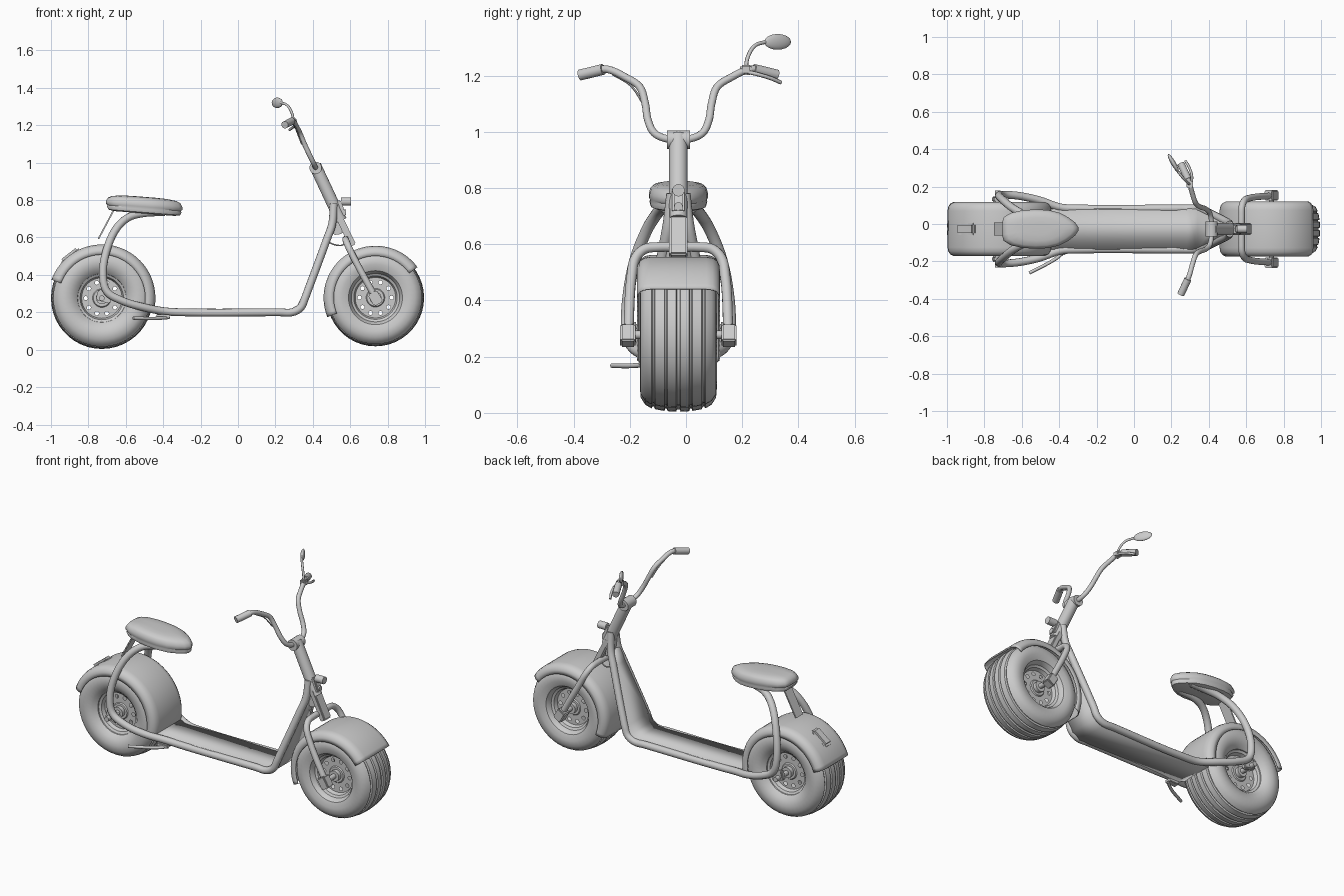
import bpy, bmesh, math
from mathutils import Vector, Matrix
from mathutils.geometry import interpolate_bezier

if "Cube" in bpy.data.objects:
    bpy.data.objects.remove(bpy.data.objects["Cube"])

CY = -0.027                      # y of the scooter's middle plane
FRONT, REAR = (0.735, 0.278), (-0.728, 0.276)


def finish(name, bm, loc=(0, 0, 0), angle=35):
    bmesh.ops.recalc_face_normals(bm, faces=bm.faces)
    me = bpy.data.meshes.new(name)
    bm.to_mesh(me)
    bm.free()
    me.shade_smooth()
    me.set_sharp_from_angle(angle=math.radians(angle))
    ob = bpy.data.objects.new(name, me)
    ob.location = (loc[0], loc[1] + CY, loc[2])
    bpy.context.collection.objects.link(ob)
    return ob


def tube(name, pts, r, sides=12, steps=6):
    """Round tube along a smooth path."""
    p = [Vector(q) for q in pts]
    n = len(p)
    seg = [(p[i + 1] - p[i]).normalized() for i in range(n - 1)]
    tan = [seg[0]] + [(seg[i - 1] + seg[i]).normalized() for i in range(1, n - 1)] + [seg[-1]]
    path = [p[0]]
    for i in range(n - 1):
        h = (p[i + 1] - p[i]).length / 3
        k = steps if n > 2 else 2
        path += interpolate_bezier(p[i], p[i] + tan[i] * h, p[i + 1] - tan[i + 1] * h, p[i + 1], k)[1:]
    bm = bmesh.new()
    rings, d0 = [], None
    for i, q in enumerate(path):
        d = (path[min(i + 1, len(path) - 1)] - path[max(i - 1, 0)]).normalized()
        if d0 is None:
            u = d.orthogonal().normalized()
        else:
            u = d0.rotation_difference(d) @ u
        d0, v = d, d.cross(u)
        rings.append([bm.verts.new(q + r * (math.cos(a) * u + math.sin(a) * v))
                      for a in (2 * math.pi * j / sides for j in range(sides))])
    for a, b in zip(rings, rings[1:]):
        for j in range(sides):
            bm.faces.new((a[j], a[j - 1], b[j - 1], b[j]))
    bm.faces.new(rings[0])
    bm.faces.new(rings[-1])
    return finish(name, bm, angle=50)


def sweep(name, prof, c, a0=0, a1=360, n=44, angle=35):
    """Turn a (radius, y) profile about a wheel axle."""
    bm = bmesh.new()
    full = a1 - a0 == 360
    rows = []
    for i in range(n if full else n + 1):
        a = math.radians(a0 + (a1 - a0) * i / n)
        rows.append([bm.verts.new((r * math.cos(a), y, r * math.sin(a))) for r, y in prof])
    for i in range(n):
        a, b = rows[i], rows[(i + 1) % len(rows)]
        for j in range(len(prof) - 1):
            bm.faces.new((a[j], a[j + 1], b[j + 1], b[j]))
    bmesh.ops.remove_doubles(bm, verts=bm.verts, dist=1e-5)
    return finish(name, bm, (c[0], 0, c[1]), angle)


def box(name, loc, size, tilt=0, bevel=0.006):
    bm = bmesh.new()
    bmesh.ops.create_cube(bm, size=1, matrix=Matrix.Diagonal((*size, 1)))
    bmesh.ops.bevel(bm, geom=bm.edges[:], offset=bevel, segments=2, affect='EDGES')
    ob = finish(name, bm, loc)
    ob.rotation_euler.y = math.radians(tilt)
    return ob


def mirrored(half):
    return half + [(r, -y) for r, y in reversed(half)]


def wheel(name, c, R):
    # Tyre with circumferential grooves
    k = R / 0.27
    half = [(.128, .085), (.130, .102), (.150, .124), (.185, .137), (.220, .134), (.245, .118),
            (.258, .096), (.252, .092), (.252, .087), (.261, .083), (.267, .050),
            (.259, .047), (.259, .042), (.268, .038), (.270, .008), (.262, .005)]
    sweep(name + "_tyre", [(r * k if r > .14 else r, y) for r, y in mirrored(half)], c)
    # Dished rim with a ring of holes
    rim = [(0, .072), (.045, .072), (.05, .066), (.108, .066), (.116, .088), (.134, .098)]
    ob = sweep(name + "_rim", mirrored(rim[::-1]), c)
    bm = bmesh.new()
    for i in range(10):
        a = math.tau * i / 10
        for s in (-1, 1):
            m = Matrix.Translation((.086 * math.cos(a), s * .066, .086 * math.sin(a))) @ Matrix.Rotation(math.pi / 2, 4, 'X')
            bmesh.ops.create_cone(bm, cap_ends=True, segments=12, radius1=.011, radius2=.011, depth=.03, matrix=m)
    cutter = finish(name + "_hole_cutter", bm, (c[0], 0, c[1]))
    cutter.hide_render = True
    cutter.hide_set(True)
    mod = ob.modifiers.new("holes", 'BOOLEAN')
    mod.operation, mod.object, mod.solver = 'DIFFERENCE', cutter, 'EXACT'
    # Hub and axle
    tube(name + "_hub", [(c[0], -.095, c[1]), (c[0], .095, c[1])], .032, 20)
    tube(name + "_axle", [(c[0], -.205, c[1]), (c[0], .205, c[1])], .015)


def fender(name, c, R, w, a0, a1):
    half = [(R - .052, w), (R - .03, w - .001), (R - .014, w - .009), (R - .004, w - .024), (R, w - .045)]
    ob = sweep(name, mirrored(half), c, a0, a1, 36)
    mod = ob.modifiers.new("thickness", 'SOLIDIFY')
    mod.thickness, mod.offset = .005, 0


wheel("front_wheel", FRONT, .26)
wheel("rear_wheel", REAR, .272)
fender("front_fender", FRONT, .275, .145, 36, 202)
fender("rear_fender", REAR, .284, .142, -14, 160)
box("tail_light", (-.893, 0, .496), (.12, .065, .045), -38, .012)

# Main frame tubes, fork legs and handlebar halves on both sides
frame = [(-.39, .05, .735), (-.50, .055, .73), (-.58, .075, .71), (-.645, .11, .655), (-.70, .155, .54),
         (-.722, .18, .40), (-.70, .184, .31), (-.62, .178, .262), (-.51, .155, .228), (-.39, .115, .205),
         (-.30, .11, .2), (.22, .11, .2), (.29, .11, .2), (.335, .11, .225), (.358, .107, .275),
         (.375, .10, .32), (.475, .05, .59), (.503, .035, .67), (.512, .022, .78)]
fork = [(.575, 0, .59), (.575, .07, .59), (.577, .12, .583), (.59, .152, .552), (.62, .166, .49), (.735, .178, .278)]
bar = [(.415, 0, .975), (.414, .04, .975), (.405, .085, .995), (.383, .108, 1.04), (.355, .118, 1.10),
       (.33, .138, 1.16), (.312, .19, 1.195), (.295, .25, 1.222), (.285, .275, 1.222), (.25, .345, 1.203)]
for s, side in ((-1, "near"), (1, "far")):
    flip = lambda pts: [(x, s * y, z) for x, y, z in pts]
    tube("frame_tube_" + side, flip(frame), .021)
    tube("fork_leg_" + side, flip(fork), .018)
    tube("handlebar_" + side, flip(bar), .0135)
    tube("grip_" + side, flip([(.288, .268, 1.222), (.25, .35, 1.202)]), .02)
    box("fork_end_" + side, (.735, s * .180, .275), (.055, .055, .07), -30)
    box("rear_dropout_" + side, (-.715, s * .160, .285), (.08, .03, .06), 15)

# Steering column, clamp and lower plate
tube("steering_column", [(.412, 0, .985), (.55, 0, .69)], .033, 20)
tube("handlebar_clamp", [(.415, -.041, .972), (.415, .041, .972)], .033, 20)
box("column_lower_plate", (.573, 0, .642), (.036, .066, .19), -26)
box("column_gusset", (.522, 0, .70), (.05, .035, .17), -8)

# Headlight and its bracket
tube("headlight", [(.55, 0, .792), (.605, 0, .792)], .022, 16)
box("headlight_bracket", (.552, 0, .755), (.025, .045, .09), -20)
tube("horn", [(.55, 0, .735), (.578, 0, .735)], .015)
tube("cable", [(.485, .02, .575), (.515, .02, .562), (.56, .02, .56), (.58, .02, .59)], .004, 6)
tube("brake_cable", [(.30, -.235, 1.205), (.315, -.17, 1.165), (.34, -.125, 1.10)], .004, 6)

# Deck board bending up into the leg shield
bm = bmesh.new()
rows = [[bm.verts.new((x, s * w, z)) for s in (-1, 1)] for x, z, w in
        ((-.47, .222, .105), (-.42, .202, .11), (.285, .2, .11), (.33, .225, .108),
         (.357, .275, .105), (.475, .59, .05), (.503, .67, .033))]
for a, b in zip(rows, rows[1:]):
    bm.faces.new((a[0], a[1], b[1], b[0]))
deck = finish("deck", bm)
mod = deck.modifiers.new("thickness", 'SOLIDIFY')
mod.thickness, mod.offset = .036, 0

# Seat: stacked rounded outlines, tilted slightly forward
half = [(-.705, .03), (-.698, .062), (-.66, .086), (-.60, .1), (-.53, .105), (-.46, .102),
        (-.40, .088), (-.35, .062), (-.315, .035), (-.298, .01)]
outline = half + [(x, -y) for x, y in reversed(half)]
bm = bmesh.new()
loops = []
for k, z in ((.80, .728), (.94, .734), (.98, .75), (.965, .757), (1, .764), (1, .78),
             (.95, .798), (.85, .808), (.6, .815), (.3, .817)):
    loops.append([bm.verts.new((-.5 + (x + .5) * k, y * k, z - (x + .5) * .08 * k)) for x, y in outline])
for a, b in zip(loops, loops[1:]):
    for j in range(len(outline)):
        bm.faces.new((a[j - 1], a[j], b[j], b[j - 1]))
bm.faces.new(loops[0])
bm.faces.new(loops[-1])
finish("seat", bm, angle=45)
box("seat_mount", (-.46, 0, .733), (.18, .12, .016), 4, .003)
box("seat_rear_plate", (-.705, 0, .67), (.008, .07, .18), 28, .002)

# Mirror and brake lever on the far grip
tube("mirror_stem", [(.297, .24, 1.22), (.29, .245, 1.26), (.265, .27, 1.305), (.225, .32, 1.322)], .007, 8)
bm = bmesh.new()
bmesh.ops.create_uvsphere(bm, u_segments=16, v_segments=10, radius=1)
mirror = finish("mirror", bm, (.21, .353, 1.32))
mirror.scale = (.055, .013, .028)
mirror.rotation_euler.z = math.radians(-60)
box("lever_mount", (.297, .24, 1.22), (.035, .04, .035))
tube("brake_lever", [(.305, .235, 1.215), (.31, .28, 1.205), (.295, .33, 1.19), (.275, .365, 1.175)], .007, 8)

# Kickstand
tube("kickstand", [(-.37, -.12, .172), (-.42, -.16, .168), (-.56, -.235, .168)], .009, 10)
box("kickstand_bracket", (-.40, -.12, .178), (.07, .04, .02), 0, .003)
